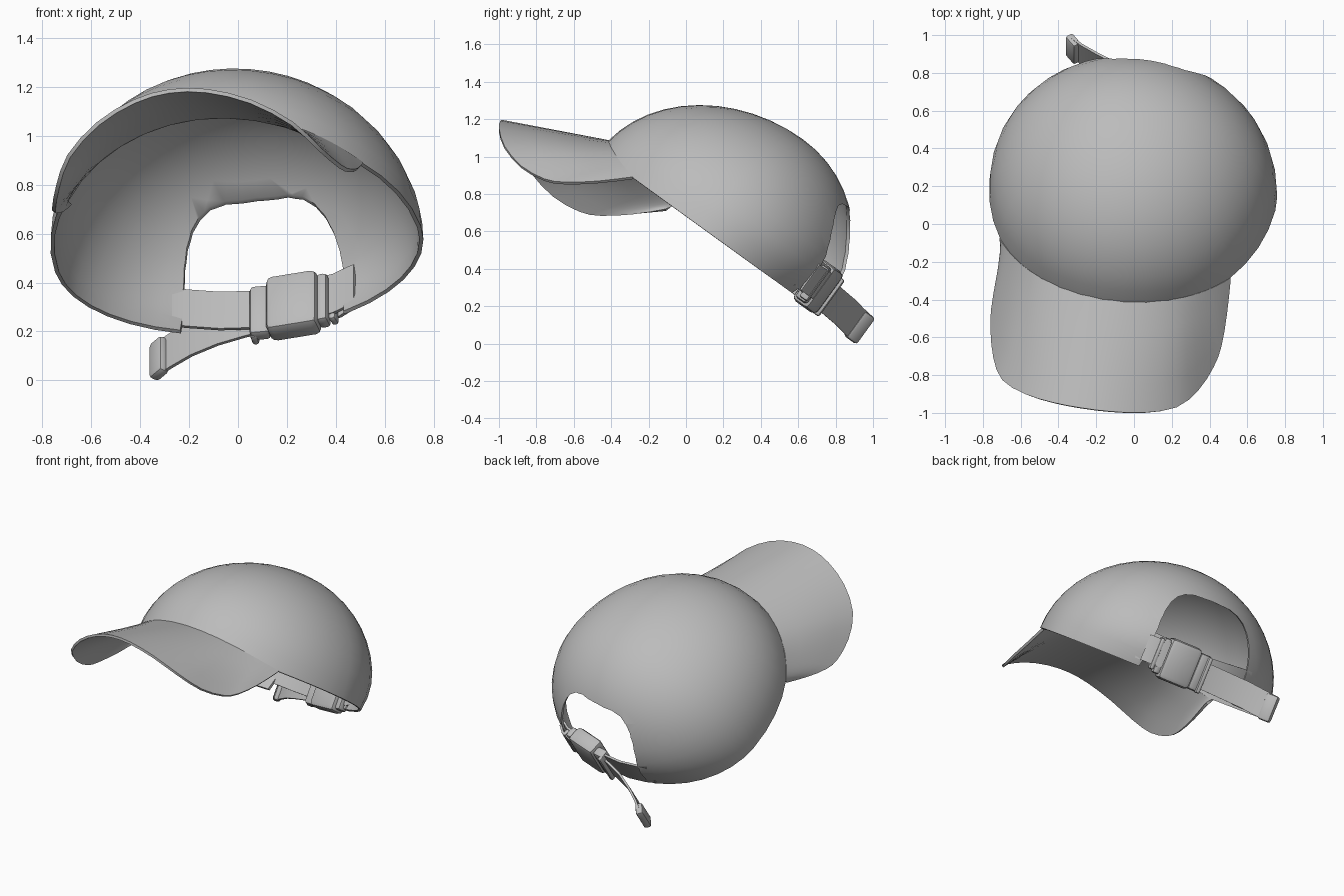
import bpy, bmesh, math
from mathutils import Matrix, Vector

if "Cube" in bpy.data.objects:
    bpy.data.objects.remove(bpy.data.objects["Cube"])

# Tilted, turned frame of the cap: x = wearer's right, y = back, z = up from rim plane
FRAME = (Matrix.Translation((0, 0.2, 0.536)) @ Matrix.Rotation(math.radians(-35.9), 4, 'X')
         @ Matrix.Rotation(math.radians(-12), 4, 'Z'))
W, FRONT, BACK, H = 0.765, 0.83, 0.68, 0.70   # crown ellipsoid radii

fabric = bpy.data.materials.new("grey_fabric")
fabric.diffuse_color = (0.5, 0.5, 0.5, 1)
fabric.use_nodes = True
fabric.node_tree.nodes["Principled BSDF"].inputs["Base Color"].default_value = fabric.diffuse_color


def finish(name, bm, thick=0, offset=-1, bevel=0, cutter=None):
    me = bpy.data.meshes.new(name)
    bm.to_mesh(me)
    bm.free()
    ob = bpy.data.objects.new(name, me)
    bpy.context.collection.objects.link(ob)
    ob.matrix_world = FRAME
    me.materials.append(fabric)
    if thick:
        m = ob.modifiers.new("thickness", 'SOLIDIFY')
        m.thickness, m.offset = thick, offset
    if cutter:
        m = ob.modifiers.new("opening", 'BOOLEAN')
        m.operation, m.object, m.solver = 'DIFFERENCE', cutter, 'EXACT'
    if bevel:
        m = ob.modifiers.new("rounding", 'BEVEL')
        m.width, m.segments = bevel, 2
    bpy.context.view_layer.update()
    bpy.ops.object.select_all(action='DESELECT')
    ob.select_set(True)
    bpy.context.view_layer.objects.active = ob
    for m in list(ob.modifiers):
        bpy.ops.object.modifier_apply(modifier=m.name)
    bpy.ops.object.shade_smooth_by_angle(angle=math.radians(40))
    return ob


def grid(rows):
    """Quad sheet through rows of points."""
    bm = bmesh.new()
    vs = [[bm.verts.new(p) for p in row] for row in rows]
    for a, b in zip(vs, vs[1:]):
        for i in range(len(a) - 1):
            bm.faces.new((a[i], b[i], b[i + 1], a[i + 1]))
    return bm


# Helper: arched prism that cuts the opening at the back
GAP, ARCH, P = 0.34, 0.55, 3.4
arch = [(-GAP, -0.3)]
for i in range(17):
    t = math.pi * i / 16
    c, s = -math.cos(t), math.sin(t)
    arch.append((GAP * math.copysign(abs(c) ** (2 / P), c), ARCH * abs(s) ** (2 / P)))
arch.append((GAP, -0.3))
bm = bmesh.new()
face = bm.faces.new([bm.verts.new((x - 0.01, 0.1, z)) for x, z in arch])
ext = bmesh.ops.extrude_face_region(bm, geom=[face])
bmesh.ops.translate(bm, vec=(0, 1, 0), verts=[v for v in ext["geom"] if isinstance(v, bmesh.types.BMVert)])
bmesh.ops.recalc_face_normals(bm, faces=bm.faces)
opening_cutter = finish("opening_cutter", bm)
opening_cutter.hide_render = True


def bill_seam(x):
    """Height of the seam between bill and crown."""
    return max(0, 0.085 * (1 - (x / .62) ** 2))


# Crown: columns rise from the rim or the bill seam to the apex
columns = []
for i in range(41):
    a = 2 * math.pi * i / 40
    base = bill_seam(W * math.sin(a)) if math.cos(a) < 0 else 0
    start = math.asin(base / H)
    col = []
    for j in range(13):
        e = start + (math.pi / 2 - start) * j / 12
        z, c = H * math.sin(e), math.cos(e)
        y = math.cos(a) * c * (BACK if math.cos(a) > 0 else FRONT)
        if y > 0:
            y *= 1 - 0.13 * max(0, 1 - z / 0.3) ** 2   # rim tucks in at the back
        col.append((W * math.sin(a) * c, y + 0.02 * math.sin(e) ** 2, z))
    columns.append(col)
bm = grid(columns)
bmesh.ops.remove_doubles(bm, verts=bm.verts, dist=1e-4)
bmesh.ops.recalc_face_normals(bm, faces=bm.faces)
if sum(f.normal.dot(f.calc_center_median()) for f in bm.faces) < 0:
    bmesh.ops.reverse_faces(bm, faces=bm.faces)
finish("crown", bm, 0.016, cutter=opening_cutter)


def smooth(pts):
    """Catmull-Rom curve with one extra point per span."""
    pts = [Vector(p) for p in pts]
    out = []
    for i in range(len(pts) - 1):
        p0, p3 = pts[max(i - 1, 0)], pts[min(i + 2, len(pts) - 1)]
        out += [pts[i], (9 * (pts[i] + pts[i + 1]) - p0 - p3) / 16]
    return out + [pts[-1]]


# Bill: curved sheet between the crown seam and an outline (half width, forward, up), mirrored
inner_x = [0, .12, .25, .37, .45, .51, .56, .595, .62]
outline = [(0, 1.36, -.165), (.155, 1.344, -.175), (.327, 1.286, -.214), (.477, 1.176, -.27),
           (.56, 1.02, -.303), (.61, .865, -.286), (.63, .76, -.236), (.63, .62, -.13),
           (.622, .49, -.012)]
inner, outer = [], []
for side in (-1, 1):
    for k in (range(8, -1, -1) if side < 0 else range(1, 9)):
        ix, (ox, of, oz) = inner_x[k], outline[k]
        z = bill_seam(ix)
        f = FRONT * math.sqrt(1 - (ix / W) ** 2 - (z / H) ** 2) - 0.008
        inner.append((side * ix, -f, z))
        if side < 0:   # left edge hangs lower and closer
            oz -= 0.025 * min(1, ox / .5)
            ox *= 0.96
        outer.append((side * ox, -of, oz))
rows = [[a.lerp(b, t / 4) for t in range(5)] for a, b in zip(smooth(inner), smooth(outer))]
bm = grid(rows)
bmesh.ops.recalc_face_normals(bm, faces=bm.faces)
finish("bill", bm, 0.016, 0)


def ribbon(name, path, width, thick=0.014):
    """Flat strap along (x, y, z of lower edge) points."""
    bm = grid([[(x, y, z), (x, y, z + width)] for x, y, z in path])
    finish(name, bm, thick, 0)


def block(name, x0, x1, y, z0, z1, depth, bevel, turn=0):
    bm = bmesh.new()
    mat = (Matrix.Translation(((x0 + x1) / 2, y, (z0 + z1) / 2)) @ Matrix.Rotation(turn, 4, 'Z')
           @ Matrix.Diagonal((x1 - x0, depth, z1 - z0, 1)))
    bmesh.ops.create_cube(bm, size=1, matrix=mat)
    finish(name, bm, bevel=bevel)


# Straps across the opening
ribbon("long_strap", [(-.39, .53, .05), (-.33, .555, .05), (-.2, .585, .04),
                      (-.05, .595, .03), (.05, .585, .02)], 0.185)
ribbon("short_strap", [(.2, .575, .03), (.28, .565, .035), (.34, .54, .04), (.375, .525, .04)], 0.195)
ribbon("short_strap_fold", [(.22, .615, .04), (.3, .60, .04), (.35, .565, .04)], 0.17)

# Clip buckle: body, end frame and bars
block("buckle_body", .0, .22, .58, -.025, .245, .115, .03, -.06)
block("buckle_end_frame", -.075, .01, .595, -.015, .225, .065, .018, .05)
block("buckle_end_bar", -.075, -.045, .615, -.02, .22, .06, .012)
block("buckle_prong_frame", .21, .26, .575, -.005, .23, .075, .018, -.1)
block("buckle_side_bar", .26, .29, .59, .01, .22, .055, .012, -.15)

# Loose strap end with folded hem
ribbon("strap_tail", [(.0, .60, .01), (-.1, .615, .01), (-.22, .64, .005), (-.34, .685, .0),
                      (-.44, .735, -.012), (-.5, .775, -.018)], 0.17)
block("strap_hem", -.535, -.45, .765, -.022, .152, .05, .016, -.75)
